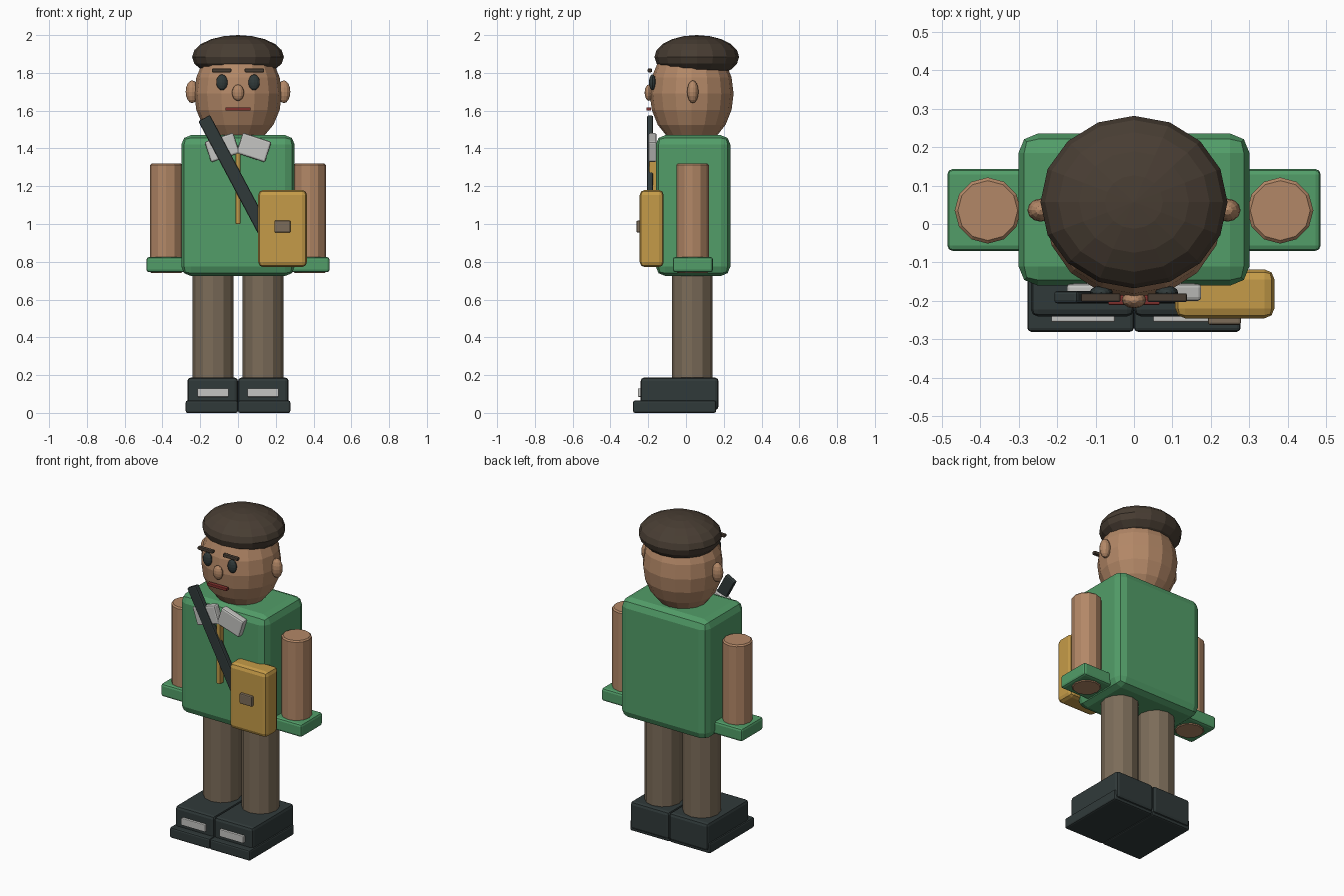
import bpy, math

if "Cube" in bpy.data.objects:
    bpy.data.objects.remove(bpy.data.objects["Cube"])


def material(name, rgb):
    m = bpy.data.materials.new(name)
    m.diffuse_color = (*rgb, 1)
    m.use_nodes = True
    m.node_tree.nodes["Principled BSDF"].inputs["Base Color"].default_value = m.diffuse_color
    return m


GREEN = material("shirt green", (0.085, 0.34, 0.14))
SKIN = material("skin tan", (0.45, 0.245, 0.135))
HAT = material("hat dark brown", (0.065, 0.047, 0.033))
TROUSER = material("trouser brown", (0.20, 0.15, 0.10))
DARK = material("charcoal", (0.03, 0.042, 0.042))
BAG = material("bag ochre", (0.56, 0.33, 0.065))
PALE = material("pale grey", (0.56, 0.56, 0.54))
RED = material("lip red", (0.22, 0.03, 0.026))


def finish(ob, name, mat, bevel=0, segments=2):
    ob.name = name
    ob.data.materials.append(mat)
    bpy.ops.object.transform_apply(location=False, rotation=False, scale=True)
    if bevel:
        mod = ob.modifiers.new("bevel", "BEVEL")
        mod.width = bevel
        mod.segments = segments
        mod.limit_method = "ANGLE"
        mod.angle_limit = math.radians(40)
    return ob


def box(name, mat, x, y, z, bevel=0.008, tilt=0):
    """Box given by its x, y and z ranges, tilted about y."""
    ranges = (x, y, z)
    bpy.ops.mesh.primitive_cube_add(
        size=1, location=[(a + b) / 2 for a, b in ranges], rotation=(0, tilt, 0))
    ob = bpy.context.object
    ob.scale = [abs(b - a) for a, b in ranges]
    return finish(ob, name, mat, bevel)


def ball(name, mat, centre, radii, segments=16, rings=10):
    bpy.ops.mesh.primitive_uv_sphere_add(
        segments=segments, ring_count=rings, radius=1, location=centre)
    ob = bpy.context.object
    ob.scale = radii
    return finish(ob, name, mat)


def tube(name, mat, x, y, r, z0, z1):
    bpy.ops.mesh.primitive_cylinder_add(
        vertices=12, radius=r, depth=z1 - z0, location=(x, y, (z0 + z1) / 2))
    return finish(bpy.context.object, name, mat, 0.008, 1)


# Body, head and hat
box("torso", GREEN, (-0.3, 0.3), (-0.16, 0.235), (0.725, 1.47), 0.05)
ball("head", SKIN, (0, 0.03, 1.69), (0.232, 0.222, 0.28))
ball("hat", HAT, (0, 0.057, 1.885), (0.243, 0.224, 0.115))

# Face centre
ball("nose", SKIN, (0, -0.197, 1.695), (0.032, 0.022, 0.043), 12, 8)
box("mouth", RED, (-0.067, 0.067), (-0.21, -0.185), (1.6, 1.618), 0.003)

for s, side in ((-1, "left"), (1, "right")):
    # Face pairs
    ball(side + "_ear", SKIN, (s * 0.243, 0.036, 1.70), (0.034, 0.03, 0.06), 12, 8)
    ball(side + "_eye", DARK, (s * 0.085, -0.178, 1.75), (0.03, 0.018, 0.042), 12, 8)
    box(side + "_eyebrow", HAT, (s * 0.035, s * 0.138), (-0.203, -0.18),
        (1.803, 1.823), 0.005)
    # Arm and square cuff
    tube(side + "_arm", SKIN, s * 0.38, 0.035, 0.086, 0.74, 1.32)
    box(side + "_cuff", GREEN, (s * 0.275, s * 0.485), (-0.07, 0.143),
        (0.745, 0.825), 0.014)
    # Leg, shoe, sole and toe plate
    tube(side + "_leg", TROUSER, s * 0.132, 0.033, 0.108, 0.15, 0.76)
    box(side + "_shoe", DARK, (0, s * 0.268), (-0.24, 0.172), (0.015, 0.187), 0.018)
    box(side + "_sole", DARK, (0, s * 0.277), (-0.28, 0.16), (0, 0.065), 0.01)
    box(side + "_toe_plate", PALE, (s * 0.05, s * 0.215), (-0.255, -0.235),
        (0.085, 0.13), 0.004)
    # Collar flap
    box(side + "_collar", PALE, (s * 0.084 - 0.08, s * 0.084 + 0.08),
        (-0.2, -0.155), (1.348, 1.462), 0.01, s * math.radians(18))

# Shirt placket
box("placket", BAG, (-0.013, 0.013), (-0.195, -0.155), (1.0, 1.39), 0.004)

# Shoulder bag with strap and clasp
box("strap", DARK, (-0.036, 0.034), (-0.206, -0.174), (0.845, 1.605), 0.008,
    math.radians(-28))
box("bag", BAG, (0.107, 0.365), (-0.245, -0.118), (0.772, 1.18), 0.026)
box("clasp", TROUSER, (0.192, 0.278), (-0.262, -0.235), (0.955, 1.018), 0.006)
